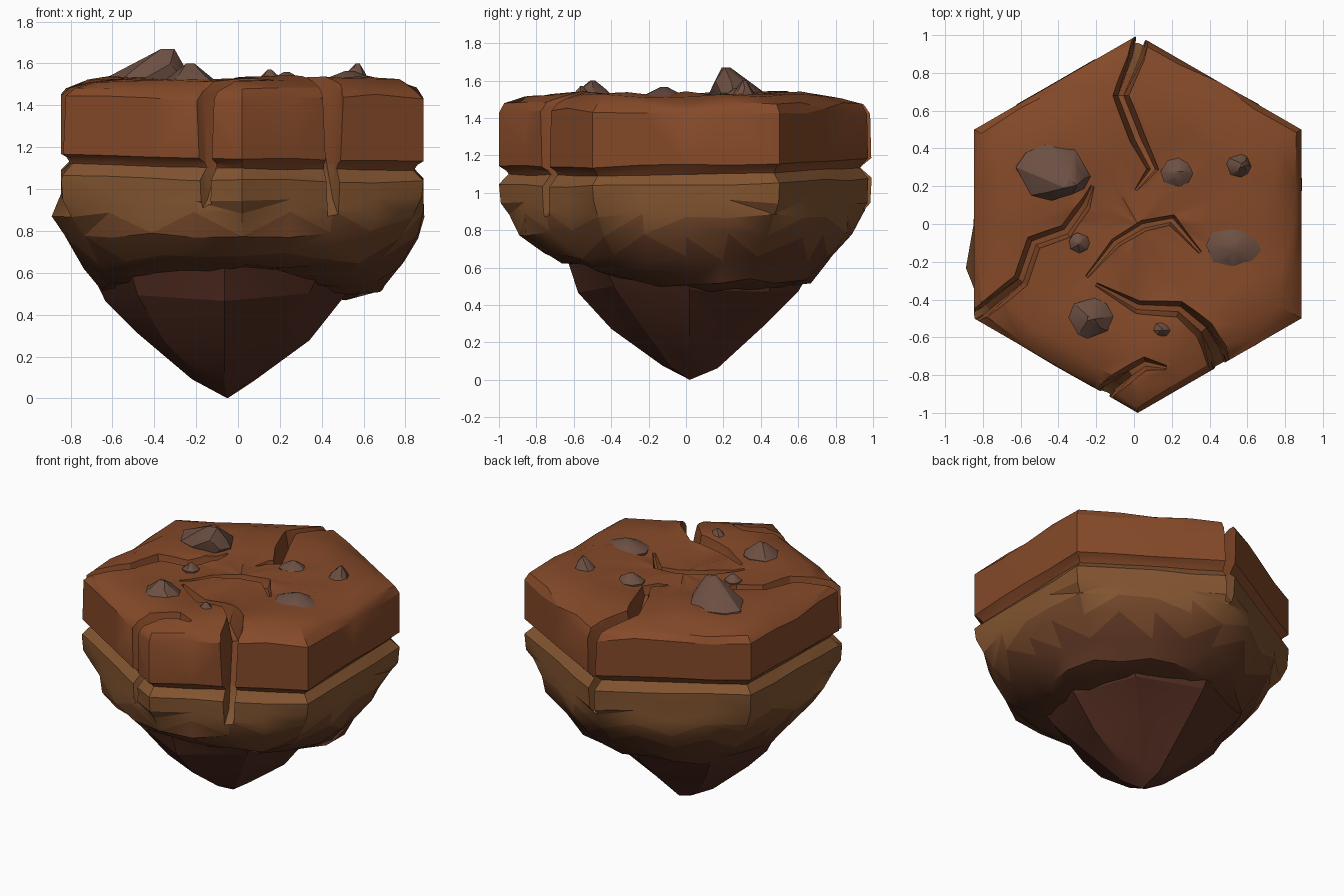
import bpy, bmesh, random
from math import sin, cos, pi, radians, degrees
from mathutils import Vector

if "Cube" in bpy.data.objects:
    bpy.data.objects.remove(bpy.data.objects["Cube"])

random.seed(7)
CX = 0.02          # hexagon centre in x
N = 24             # points round each ring


def material(name, col):
    m = bpy.data.materials.new(name)
    m.diffuse_color = (*col, 1)
    m.use_nodes = True
    m.node_tree.nodes["Principled BSDF"].inputs["Base Color"].default_value = m.diffuse_color
    return m


TOP = material("red_brown_rock", (0.235, 0.068, 0.022))
MID = [material("tan_rock", (0.225, 0.09, 0.03)),
       material("brown_rock", (0.165, 0.06, 0.022)),
       material("dark_brown_rock", (0.11, 0.037, 0.017))]
LOW = material("deep_rock", (0.085, 0.026, 0.015))
STONE = material("grey_brown_stone", (0.15, 0.078, 0.055))


def tilt(x, y):
    # the seam between the two upper layers rises to the back left
    return -0.02 * x + 0.02 * y


def hex_radius(a):
    d = (degrees(a) + 30) % 60 - 30
    return 0.866 / cos(radians(d))


def finish(name, bm, mats):
    bmesh.ops.recalc_face_normals(bm, faces=bm.faces)
    me = bpy.data.meshes.new(name)
    bm.to_mesh(me)
    bm.free()
    ob = bpy.data.objects.new(name, me)
    bpy.context.collection.objects.link(ob)
    for m in mats:
        me.materials.append(m)
    return ob


def smooth(ob, angle):
    bpy.ops.object.select_all(action='DESELECT')
    ob.select_set(True)
    bpy.context.view_layer.objects.active = ob
    bpy.ops.object.shade_smooth_by_angle(angle=radians(angle))


def loft(rings, start, end, n=N, adjust=None):
    """rings: (hex scale, round limit, z, radial jitter, z jitter)"""
    bm = bmesh.new()
    loops = []
    for s, cap, z, jr, jz in rings:
        loop = []
        for i in range(n):
            a = 2 * pi * i / n
            r = min(hex_radius(a) * s, cap) * (1 + random.uniform(-jr, jr))
            p = Vector((CX + r * cos(a), r * sin(a), z + random.uniform(-jz, jz)))
            if adjust:
                adjust(p, a)
            loop.append(bm.verts.new(p))
        loops.append(loop)
    for lo, hi in zip(loops, loops[1:]):
        for i in range(n):
            j = (i + 1) % n
            bm.faces.new((lo[i], lo[j], hi[j], hi[i]))
    for loop, tip in ((loops[0], start), (loops[-1], end)):
        c = bm.verts.new(tip)
        for i in range(n):
            bm.faces.new((loop[i], loop[(i + 1) % n], c))
    bmesh.ops.triangulate(bm, faces=bm.faces)
    return bm


# Top slab: straight hexagonal sides, worn rim, slightly dished top
def slab_adjust(p, a):
    if p.z < 1.3:
        p.z += tilt(p.x, p.y)


slab = finish("top_slab", loft([
    (0.94, 9, 1.11, 0, 0), (0.965, 9, 1.14, 0.005, 0.004), (1, 9, 1.165, 0, 0.006),
    (1, 9, 1.435, 0, 0.018), (0.96, 9, 1.475, 0.014, 0.012),
    (0.85, 9, 1.515, 0.05, 0.014), (0.68, 9, 1.53, 0.08, 0.014),
    (0.42, 9, 1.51, 0.15, 0.016), (0.2, 9, 1.505, 0.15, 0.012)],
    (CX, 0, 1.12), (CX, 0, 1.51), adjust=slab_adjust), [TOP])


# Middle layer: hexagonal above, rounding in and ragged below
def mid_adjust(p, a):
    if p.z > 1.0:
        p.z += tilt(p.x, p.y)
    elif p.z < 0.57:
        p.z += 0.12 * max(0, -sin(a)) ** 1.5
    elif p.z < 0.68:
        p.z += 0.04 * max(0, -sin(a)) ** 1.5
    if p.x < -0.83 and -0.4 < p.y < -0.1 and 0.8 < p.z < 0.92:
        p.x -= 0.04


bm = loft([
    (0.92, 9, 1.14, 0, 0), (0.955, 9, 1.105, 0.006, 0.004), (1, 9, 1.06, 0, 0.008),
    (1, 0.99, 0.96, 0, 0.02), (1, 0.945, 0.88, 0.005, 0.02), (0.985, 0.875, 0.78, 0.02, 0.02),
    (0.9, 0.77, 0.64, 0.025, 0.02), (0.8, 0.675, 0.525, 0.03, 0.02), (0.6, 0.52, 0.485, 0.04, 0.02)],
    (CX, 0, 1.14), (CX, 0, 0.55), adjust=mid_adjust)
for f in bm.faces:
    z = f.calc_center_median().z
    f.material_index = 0 if z > 0.84 else 1 if z > 0.7 else 2
middle = finish("middle_layer", bm, MID)


# Lower point: broad facets down to an off-centre tip
def low_adjust(p, a):
    p.x -= 0.085
    p.y += 0.02


point = finish("lower_point", loft([
    (1, 0.66, 0.64, 0.02, 0), (1, 0.59, 0.49, 0.04, 0.03), (1, 0.41, 0.29, 0.05, 0.03),
    (1, 0.15, 0.075, 0.12, 0.02)],
    (0, 0, 0.66), (-0.05, 0.02, 0), n=8, adjust=low_adjust), [LOW])


# Cracks: chamfered grooves swept along paths of (x, y, half width, floor z)
def crack(path):
    bm = bmesh.new()
    pts = [Vector(p[:2]) for p in path]
    secs = []
    for i, (x, y, w, zb) in enumerate(path):
        d = (pts[min(i + 1, len(pts) - 1)] - pts[max(i - 1, 0)]).normalized()
        side = Vector((-d.y, d.x))
        zm = max(1.46, zb + 0.03)
        prof = [(-w, 1.61), (-0.5 * w, zm), (-0.25 * w, zb),
                (0.25 * w, zb), (0.5 * w, zm), (w, 1.61)]
        secs.append([bm.verts.new((x + side.x * u, y + side.y * u, z)) for u, z in prof])
    for a, b in zip(secs, secs[1:]):
        for i in range(6):
            j = (i + 1) % 6
            bm.faces.new((a[i], a[j], b[j], b[i]))
    bm.faces.new(secs[0])
    bm.faces.new(secs[-1])
    bmesh.ops.triangulate(bm, faces=bm.faces)
    ob = finish("crack_cutter", bm, [])
    ob.hide_render = True
    return ob


cracks = [
    [(0.06, 1.08, 0.1, 0.75), (0.01, 0.88, 0.075, 1.0), (-0.07, 0.68, 0.06, 1.36),
     (0.02, 0.45, 0.06, 1.4), (0.1, 0.29, 0.05, 1.44), (0.01, 0.18, 0.02, 1.49)],
    [(-0.95, -0.55, 0.07, 1.0), (-0.8, -0.46, 0.07, 1.08), (-0.6, -0.3, 0.06, 1.38),
     (-0.53, -0.1, 0.06, 1.42), (-0.36, -0.04, 0.06, 1.42), (-0.26, 0.1, 0.05, 1.44),
     (-0.22, 0.2, 0.02, 1.49)],
    [(0.49, -0.86, 0.13, 0.75), (0.43, -0.67, 0.1, 0.95), (0.37, -0.56, 0.07, 1.36),
     (0.24, -0.45, 0.06, 1.4), (0.02, -0.44, 0.055, 1.43), (-0.2, -0.32, 0.02, 1.48)],
    [(-0.24, -1.0, 0.12, 0.75), (-0.13, -0.87, 0.09, 0.95), (-0.02, -0.79, 0.06, 1.38),
     (0.06, -0.74, 0.05, 1.42), (0.17, -0.76, 0.02, 1.48)],
    [(-0.25, -0.28, 0.02, 1.48), (-0.1, -0.1, 0.045, 1.46), (0.05, -0.01, 0.05, 1.45),
     (0.2, 0.02, 0.05, 1.45), (0.35, -0.15, 0.02, 1.48)],
]
for path in cracks:
    cutter = crack(path)
    for ob in (slab, middle):
        if ob is middle and path[0][3] > 1.1:
            continue
        mod = ob.modifiers.new("crack", 'BOOLEAN')
        mod.operation = 'DIFFERENCE'
        mod.solver = 'EXACT'
        mod.object = cutter
        bpy.context.view_layer.objects.active = ob
        bpy.ops.object.modifier_apply(modifier=mod.name)
    bpy.data.objects.remove(cutter)

for ob, ang in ((slab, 28), (middle, 30), (point, 20)):
    smooth(ob, ang)

# Loose stones: (x, y, x radius, y radius, top z, peak offset x, peak offset y)
stones = [(-0.45, 0.29, 0.2, 0.15, 1.67, 0.11, -0.08), (0.53, -0.12, 0.15, 0.12, 1.565, 0, 0),
          (-0.23, -0.5, 0.12, 0.11, 1.60, 0, 0), (0.23, 0.27, 0.09, 0.08, 1.56, 0, 0),
          (0.55, 0.31, 0.07, 0.065, 1.60, 0.02, 0), (-0.29, -0.1, 0.055, 0.055, 1.55, 0, 0),
          (0.15, -0.56, 0.065, 0.055, 1.57, 0, 0)]
for k, (x, y, rx, ry, zt, px, py) in enumerate(stones):
    bm = bmesh.new()
    h = zt - 1.5
    for s, dz, n in ((0.9, -0.05, 7), (1, 0.2 * h, 8), (0.6, 0.65 * h, 6), (0.18, h, 3)):
        lean = max(0, dz / h)
        for i in range(n):
            a = 2 * pi * (i + random.uniform(-0.25, 0.25)) / n
            bm.verts.new((x + px * lean + rx * s * cos(a), y + py * lean + ry * s * sin(a),
                          1.5 + dz - (random.uniform(0, 0.15) * h if 0.2 < s < 0.9 else 0)))
    hull = bmesh.ops.convex_hull(bm, input=bm.verts)
    bmesh.ops.delete(bm, geom=list({g for g in hull["geom_interior"]
                                    if isinstance(g, bmesh.types.BMVert)}), context='VERTS')
    smooth(finish(f"stone_{k + 1}", bm, [STONE]), 25)
